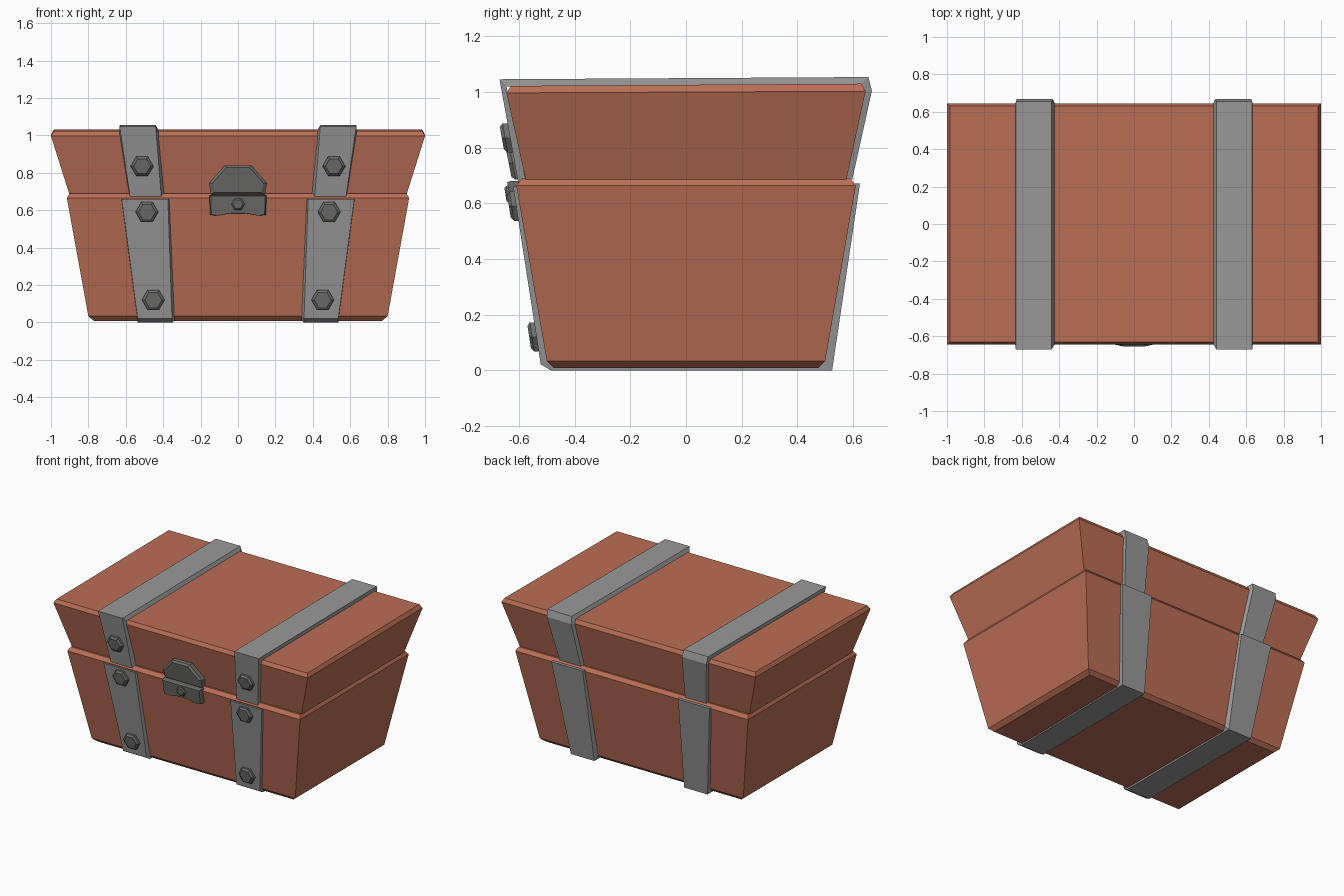
import bpy, bmesh, math

if "Cube" in bpy.data.objects:
    bpy.data.objects.remove(bpy.data.objects["Cube"])


def material(name, rgb):
    m = bpy.data.materials.new(name)
    m.diffuse_color = (*rgb, 1)
    m.use_nodes = True
    m.node_tree.nodes["Principled BSDF"].inputs["Base Color"].default_value = m.diffuse_color
    return m


WOOD = material("red brown wood", (0.49, 0.158, 0.092))
IRON = material("grey iron", (0.32, 0.32, 0.32))
DARK = material("dark iron", (0.155, 0.157, 0.150))


def loft(name, rings, mat, mirror=False):
    """Solid skinned through equal-length rings of points, capped at both ends."""
    bm = bmesh.new()
    vs = [[bm.verts.new(p) for p in r] for r in rings]
    n = len(vs[0])
    for a, b in zip(vs, vs[1:]):
        for i in range(n):
            j = (i + 1) % n
            bm.faces.new((a[i], a[j], b[j], b[i]))
    bm.faces.new(vs[0])
    bm.faces.new(vs[-1])
    bmesh.ops.recalc_face_normals(bm, faces=bm.faces)
    me = bpy.data.meshes.new(name)
    bm.to_mesh(me)
    bm.free()
    me.materials.append(mat)
    ob = bpy.data.objects.new(name, me)
    bpy.context.collection.objects.link(ob)
    if mirror:
        ob.modifiers.new("mirror", 'MIRROR').use_mirror_merge = False
    return ob


def rect(z, hx, hy, tilt=0.0):
    return [(sx * hx, sy * hy, z + sy * tilt)
            for sx, sy in ((-1, -1), (1, -1), (1, 1), (-1, 1))]


# Wooden box and lid, flaring upwards with chamfered rims
loft("chest_body", [rect(0.008, 0.77, 0.475), rect(0.033, 0.80, 0.50),
                    rect(0.665, 0.915, 0.61), rect(0.69, 0.90, 0.59)], WOOD)
loft("chest_lid", [rect(0.68, 0.90, 0.575), rect(1.0, 1.0, 0.645, 0.003),
                   rect(1.026, 0.985, 0.63, 0.004)], WOOD)


def strap(name, path):
    """Band through stations (outer y,z, inner y,z, x min, x max), inner edge chamfered."""
    rings = [[(x0, iy, iz), (x0 + 0.015, oy, oz), (x1 - 0.003, oy, oz), (x1, iy, iz)]
             for oy, oz, iy, iz, x0, x1 in path]
    return loft(name, rings, IRON, mirror=True)


# Iron straps over the lid and under the body
strap("lid_strap", [(-0.602, 0.67, -0.575, 0.675, 0.395, 0.58),
                    (-0.67, 1.046, -0.645, 1.02, 0.425, 0.635),
                    (0.655, 1.054, 0.63, 1.028, 0.425, 0.635),
                    (0.668, 1.005, 0.64, 1.0, 0.42, 0.63),
                    (0.597, 0.685, 0.575, 0.685, 0.395, 0.58)])
strap("body_strap", [(-0.621, 0.66, -0.595, 0.66, 0.36, 0.625),
                     (-0.522, 0.022, -0.495, 0.033, 0.338, 0.54),
                     (-0.485, 0.0, -0.475, 0.015, 0.336, 0.537),
                     (0.525, 0.0, 0.495, 0.033, 0.338, 0.54),
                     (0.625, 0.672, 0.595, 0.672, 0.36, 0.625)])


def plate(name, pts, y0, z0, slope, thick, scale, mirror=False):
    """Bevelled plate with outline pts (x, z), lying on the sloped front."""
    cx = sum(p[0] for p in pts) / len(pts)
    cz = sum(p[1] for p in pts) / len(pts)

    def ring(d, s):
        out = []
        for x, z in pts:
            zz = cz + (z - cz) * s
            out.append((cx + (x - cx) * s, y0 - slope * (zz - z0) - d, zz))
        return out
    return loft(name, [ring(-0.02, 1), ring(thick * 0.6, 1), ring(thick, scale)], DARK, mirror)


def hexagon(x, z, r):
    return [(x + r * math.cos(i * math.pi / 3), z + r * math.sin(i * math.pi / 3))
            for i in range(6)]


# Hexagonal bolts on the straps
plate("lid_bolt", hexagon(0.513, 0.835, 0.061), -0.602, 0.67, 0.18, 0.03, 0.75, True)
plate("upper_body_bolt", hexagon(0.487, 0.59, 0.061), -0.621, 0.66, 0.155, 0.026, 0.75, True)
plate("lower_body_bolt", hexagon(0.453, 0.12, 0.061), -0.621, 0.66, 0.155, 0.026, 0.75, True)

# Latch: hasp on the lid, lock plate with an arched lower edge and a small bolt
plate("latch_hasp", [(-0.145, 0.685), (0.145, 0.685), (0.155, 0.745), (0.07, 0.84),
                     (-0.07, 0.84), (-0.155, 0.745)], -0.59, 0.685, 0.2, 0.035, 0.87)
plate("lock_plate", [(-0.152, 0.68), (-0.15, 0.575), (-0.11, 0.57), (-0.04, 0.583), (0.04, 0.583),
                     (0.11, 0.57), (0.15, 0.575), (0.152, 0.68)], -0.61, 0.66, 0.155, 0.03, 0.95)
plate("lock_bolt", hexagon(0, 0.632, 0.036), -0.635, 0.66, 0.155, 0.018, 0.75)
